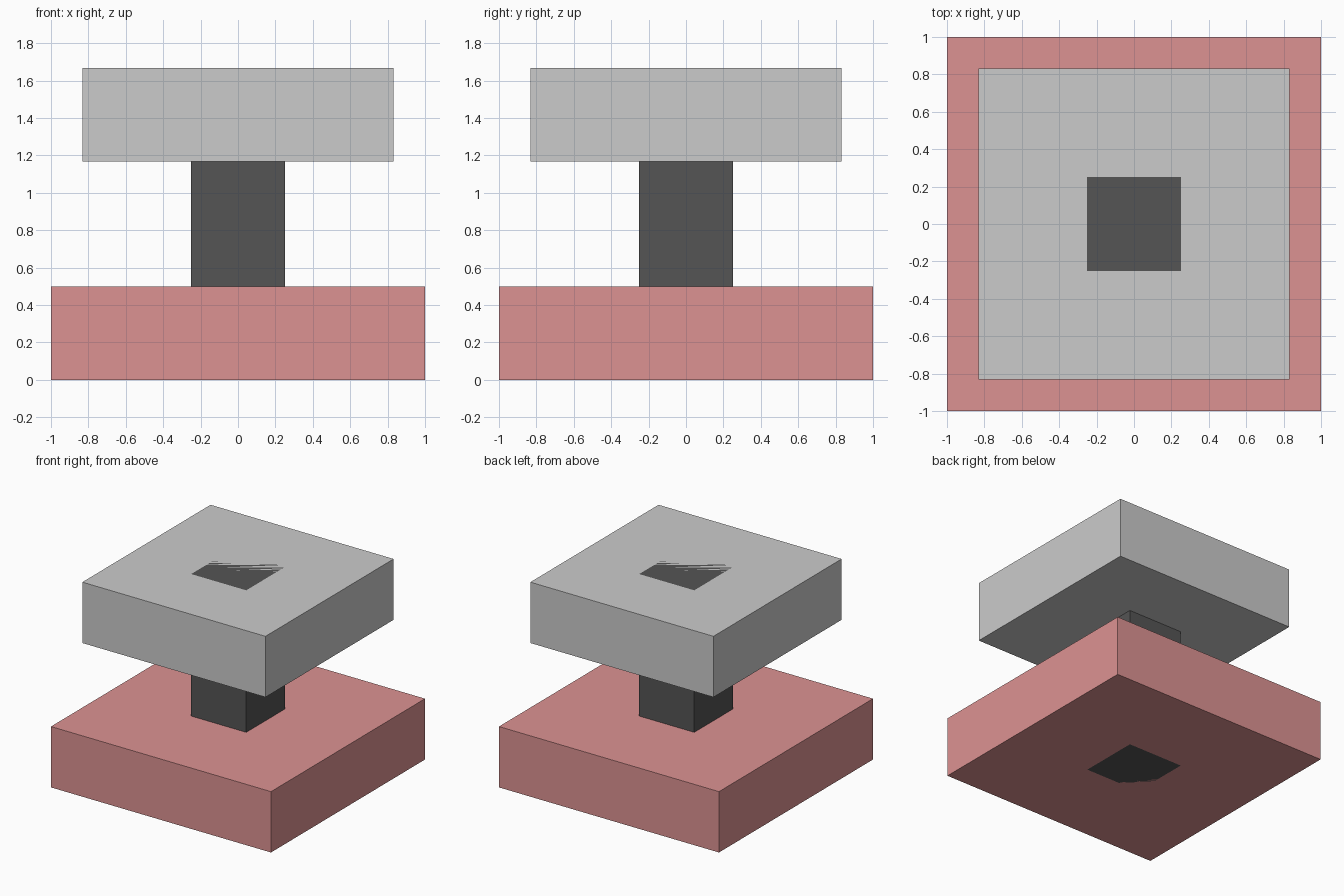
import bpy

if "Cube" in bpy.data.objects:
    bpy.data.objects.remove(bpy.data.objects["Cube"])


def material(name, color):
    mat = bpy.data.materials.new(name)
    mat.diffuse_color = (*color, 1.0)
    mat.use_nodes = True
    mat.node_tree.nodes["Principled BSDF"].inputs["Base Color"].default_value = mat.diffuse_color
    return mat


def block(name, width, z0, z1, mat=None):
    """Square block centred on the z axis, spanning z0..z1."""
    bpy.ops.mesh.primitive_cube_add(size=1, location=(0, 0, (z0 + z1) / 2))
    obj = bpy.context.object
    obj.name = name
    obj.scale = (width, width, z1 - z0)
    bpy.ops.object.transform_apply(location=False, rotation=False, scale=True)
    if mat:
        obj.data.materials.append(mat)
    return obj


TOP = 1.667

# Wide base slab
block("base", 2.0, 0.0, 0.5, material("pink", (0.72, 0.29, 0.29)))

# Central post, running through both slabs and flush with their outer faces
block("post", 0.5, 0.0, TOP, material("dark_grey", (0.09, 0.09, 0.09)))

# Slightly smaller top slab
block("top_slab", 1.664, TOP - 0.5, TOP)
